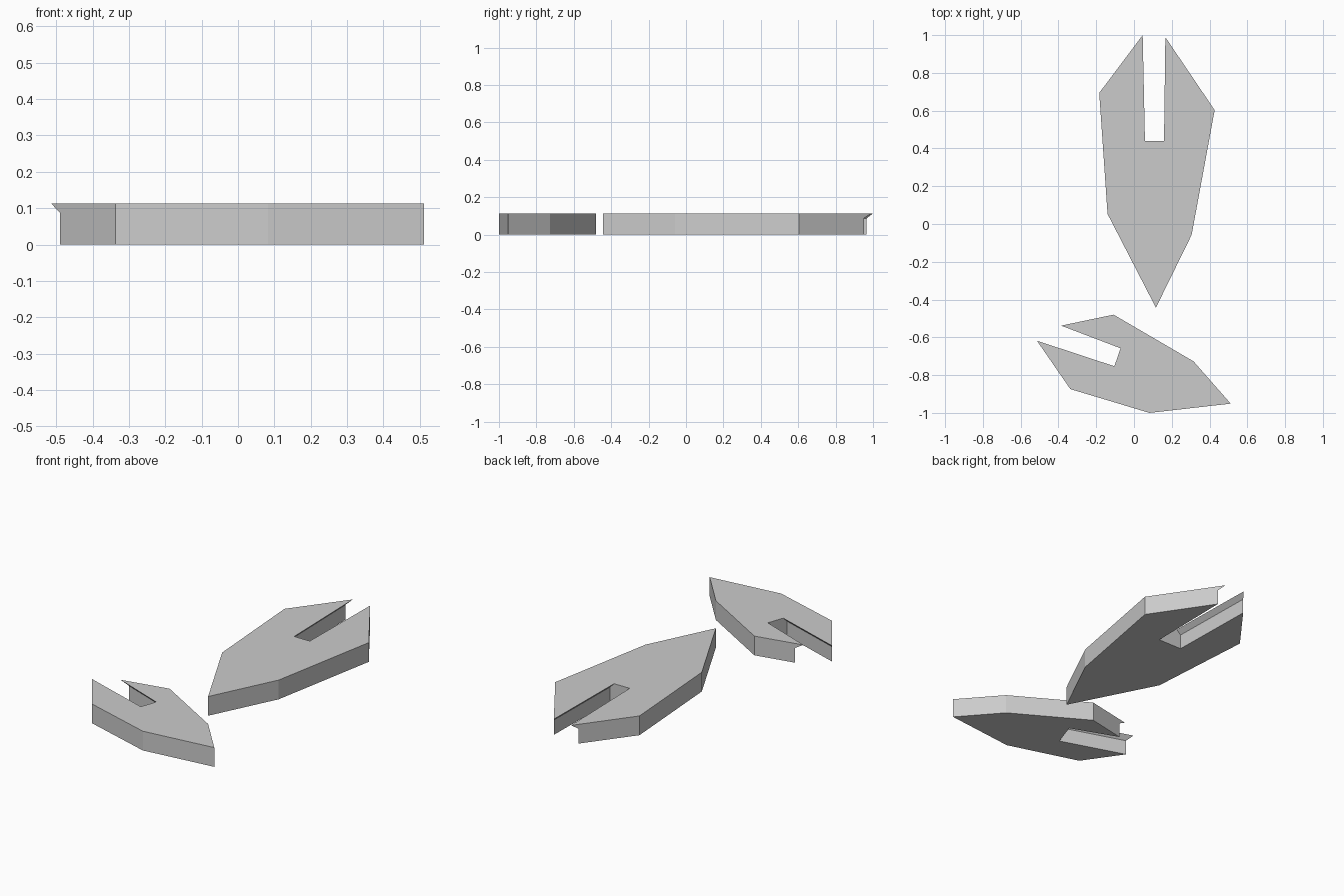
import bpy
import bmesh
from mathutils import Vector

cube = bpy.data.objects.get("Cube")
if cube:
    bpy.data.objects.remove(cube, do_unlink=True)

HEIGHT, LIP_BASE, UNDERCUT = 0.113, 0.087, 0.026

grey = bpy.data.materials.new("plain_grey")
grey.use_nodes = True
grey.diffuse_color = (0.6, 0.6, 0.6, 1)
grey.node_tree.nodes["Principled BSDF"].inputs["Base Color"].default_value = (0.6, 0.6, 0.6, 1)


def slide(point, along, wall):
    """Move a slot corner along an edge until it is UNDERCUT away from the wall."""
    step = (along - point).normalized()
    return point + step * (UNDERCUT / abs(step.cross(wall.normalized())))


def widen_slot(ring):
    """Outline order: slot corner, tip, outer points, tip, slot corner."""
    p = [Vector(c) for c in ring]
    wide = p[:]
    for corner, tip, outer, other in ((0, 1, 2, -1), (-1, -2, -3, 0)):
        wall = p[tip] - p[corner]
        wide[tip] = slide(p[tip], p[outer], wall)
        wide[corner] = slide(p[corner], 2 * p[corner] - p[other], wall)
    return wide


def arrowhead(name, outline):
    # Plate with a slot that is wide below and narrows to a sloped lip on top
    wide = widen_slot(outline)
    layers = ((wide, 0), (wide, LIP_BASE), (outline, HEIGHT))
    bm = bmesh.new()
    rings = [[bm.verts.new((x, y, z)) for x, y in pts] for pts, z in layers]
    bm.faces.new(rings[0][::-1])
    bm.faces.new(rings[-1])
    n = len(outline)
    for low, high in zip(rings, rings[1:]):
        for i in range(n):
            j = (i + 1) % n
            bm.faces.new((low[i], low[j], high[j], high[i]))
    # Merge the coplanar outer wall bands
    bmesh.ops.recalc_face_normals(bm, faces=bm.faces)
    bmesh.ops.dissolve_limit(bm, angle_limit=0.01, verts=bm.verts, edges=bm.edges)
    mesh = bpy.data.meshes.new(name)
    bm.to_mesh(mesh)
    bm.free()
    mesh.materials.append(grey)
    obj = bpy.data.objects.new(name, mesh)
    bpy.context.collection.objects.link(obj)


arrowhead("large_slotted_head", [
    (0.058, 0.439), (0.046, 1.0), (-0.184, 0.694), (-0.14, 0.053), (0.116, -0.443),
    (0.305, -0.058), (0.427, 0.603), (0.166, 0.989), (0.159, 0.439)])

arrowhead("small_slotted_head", [
    (-0.104, -0.753), (-0.514, -0.618), (-0.337, -0.874), (0.082, -1.0), (0.512, -0.951),
    (0.315, -0.727), (-0.108, -0.48), (-0.386, -0.538), (-0.071, -0.658)])
